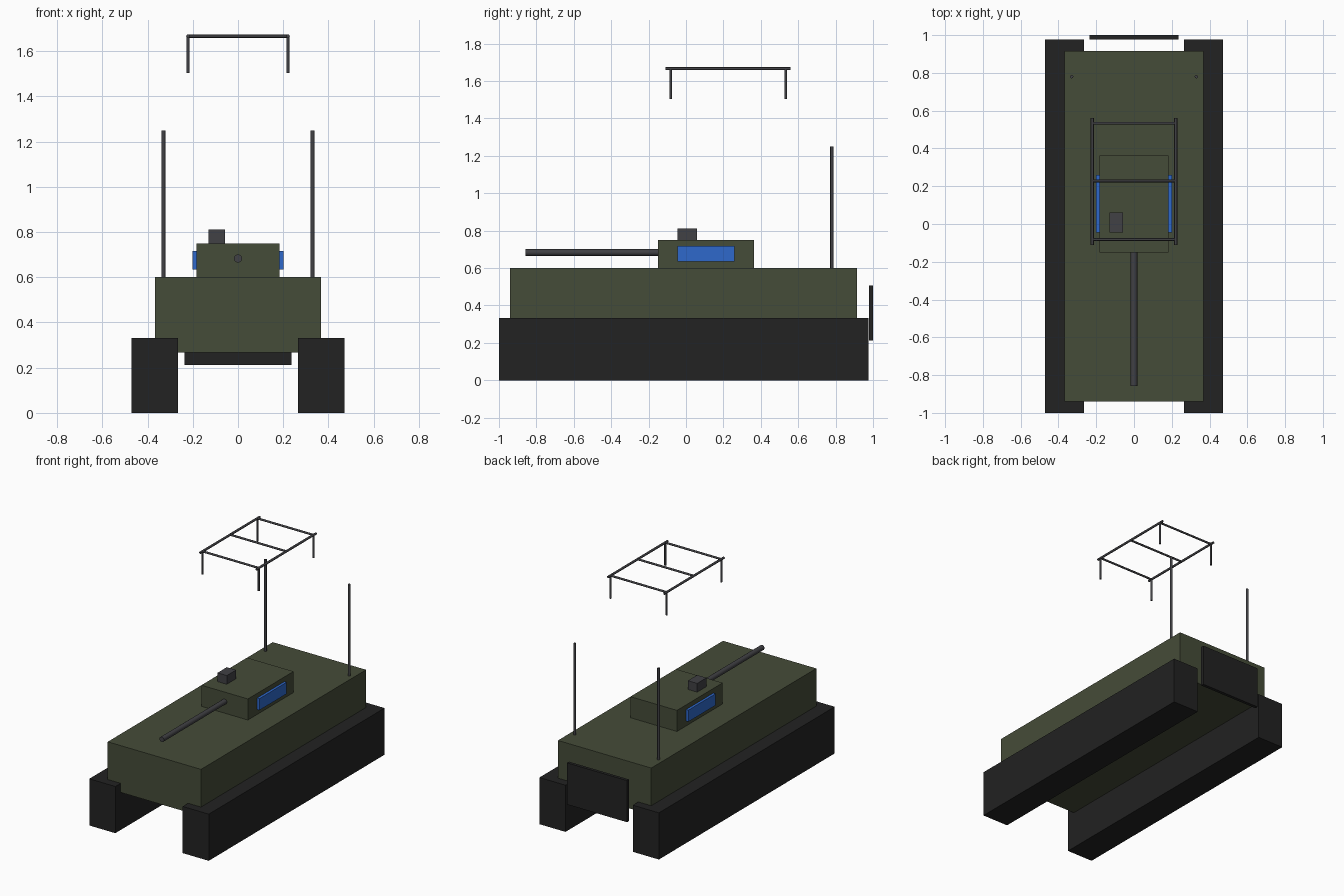
import bpy
import math
from mathutils import Vector

cube = bpy.data.objects.get("Cube")
if cube:
    bpy.data.objects.remove(cube, do_unlink=True)


def material(name, rgb):
    m = bpy.data.materials.new(name)
    m.use_nodes = True
    colour = (*rgb, 1.0)
    m.diffuse_color = colour
    m.node_tree.nodes["Principled BSDF"].inputs["Base Color"].default_value = colour
    return m


olive = material("olive green", (0.06, 0.072, 0.04))
black = material("rubber black", (0.016, 0.016, 0.016))
steel = material("dark steel", (0.052, 0.052, 0.058))
blue = material("panel blue", (0.028, 0.14, 0.6))


def box(name, x, y, z, mat):
    """Box from (min, max) ranges on each axis."""
    centre = [(a + b) / 2 for a, b in (x, y, z)]
    bpy.ops.mesh.primitive_cube_add(size=1, location=centre)
    ob = bpy.context.object
    ob.name = name
    ob.scale = [b - a for a, b in (x, y, z)]
    bpy.ops.object.transform_apply(location=False, rotation=False, scale=True)
    ob.data.materials.append(mat)
    return ob


def rod(name, start, end, radius, mat=steel, sides=12):
    """Round bar between two points."""
    a, b = Vector(start), Vector(end)
    bpy.ops.mesh.primitive_cylinder_add(
        vertices=sides, radius=radius, depth=(b - a).length, location=(a + b) / 2,
        rotation=(b - a).to_track_quat('Z', 'Y').to_euler())
    ob = bpy.context.object
    ob.name = name
    ob.data.materials.append(mat)
    bpy.ops.object.shade_smooth_by_angle(angle=math.radians(40))
    return ob


# Hull and turret
box("hull", (-0.367, 0.367), (-0.94, 0.915), (0.267, 0.6), olive)
box("turret", (-0.183, 0.183), (-0.15, 0.363), (0.6, 0.75), olive)
box("sight", (-0.13, -0.057), (-0.045, 0.06), (0.75, 0.812), steel)
rod("gun_barrel", (0, -0.1, 0.683), (0, -0.857, 0.683), 0.018, sides=16)

# Rear plate
box("rear_plate", (-0.236, 0.236), (0.978, 1.0), (0.212, 0.508), black)

# Paired parts
for side, s in (("left", 1), ("right", -1)):
    box(side + "_track", sorted((s * 0.265, s * 0.47)), (-1.0, 0.976), (0, 0.332), black)
    box(side + "_panel", sorted((s * 0.183, s * 0.201)), (-0.046, 0.26), (0.635, 0.717), blue)
    rod(side + "_antenna", (s * 0.33, 0.78, 0.6), (s * 0.33, 0.78, 1.25), 0.009)

    # Rack side rail and legs
    rod(side + "_rack_rail", (s * 0.221, -0.11, 1.666), (s * 0.221, 0.56, 1.666), 0.008)
    for end, y in (("front", -0.082), ("back", 0.533)):
        rod(f"{side}_{end}_rack_leg", (s * 0.221, y, 1.504), (s * 0.221, y, 1.666), 0.007)

# Rack crossbars
for end, y in (("front", -0.082), ("middle", 0.228), ("back", 0.533)):
    rod(end + "_rack_crossbar", (-0.221, y, 1.666), (0.221, y, 1.666), 0.007)
